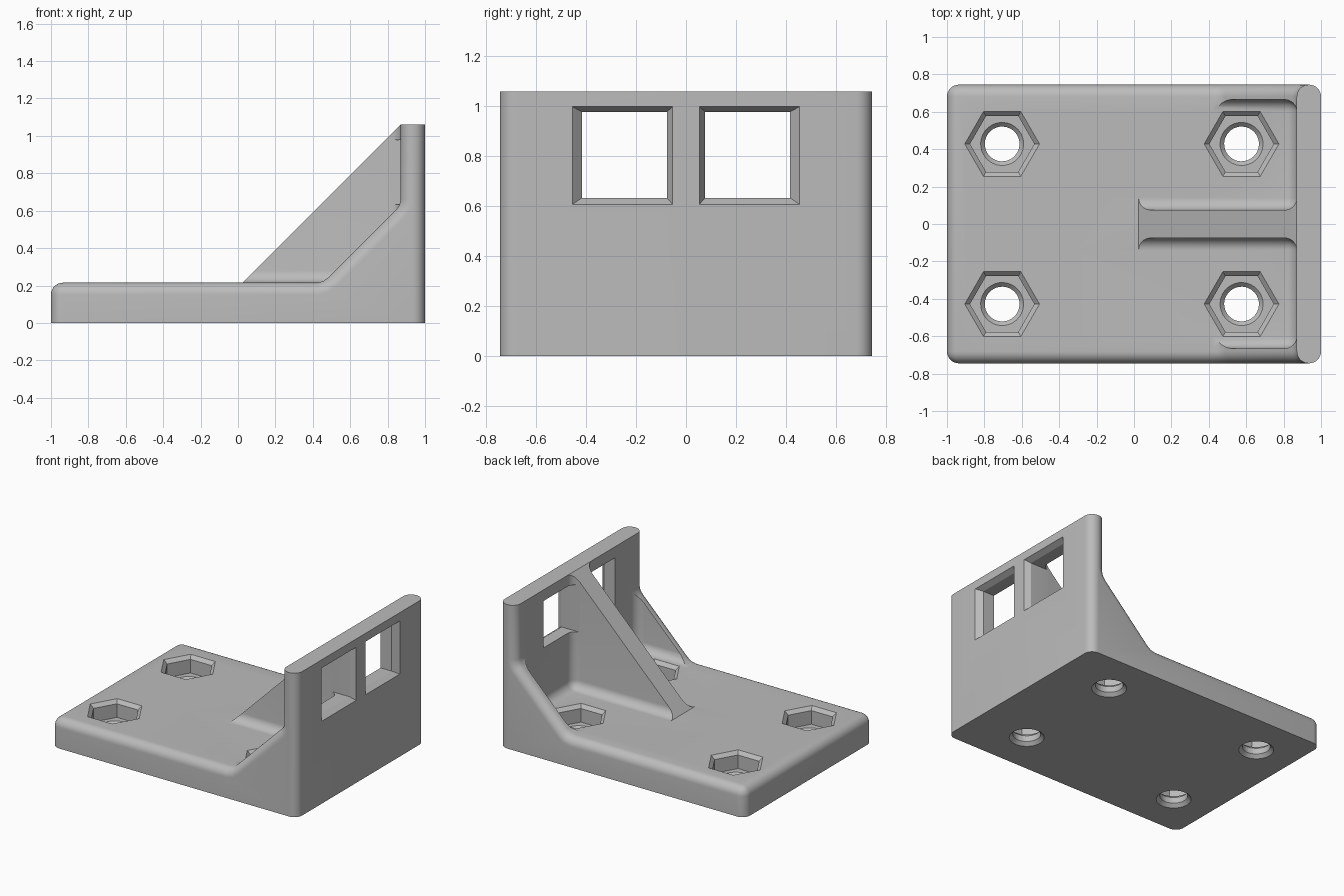
import bpy
import bmesh
import math
from mathutils import Matrix

if "Cube" in bpy.data.objects:
    bpy.data.objects.remove(bpy.data.objects["Cube"])

grey = bpy.data.materials.new("plain_grey")
grey.use_nodes = True
grey.diffuse_color = (0.5, 0.5, 0.5, 1)
grey.node_tree.nodes["Principled BSDF"].inputs["Base Color"].default_value = grey.diffuse_color

HALF = 0.745      # half depth of the bracket
FLOOR = 0.215     # base plate height
TOP = 1.06        # wall height
WALL = 0.87       # inner face of the wall
R = 0.064         # common fillet radius


def make_object(name, bm):
    bmesh.ops.recalc_face_normals(bm, faces=bm.faces)
    mesh = bpy.data.meshes.new(name)
    bm.to_mesh(mesh)
    bm.free()
    mesh.materials.append(grey)
    obj = bpy.data.objects.new(name, mesh)
    bpy.context.collection.objects.link(obj)
    return obj


def prism(profile, y0, y1):
    """Extrude an x-z profile from y0 to y1."""
    bm = bmesh.new()
    face = bm.faces.new([bm.verts.new((x, y0, z)) for x, z in profile])
    ext = bmesh.ops.extrude_face_region(bm, geom=[face])["geom"]
    moved = [v for v in ext if isinstance(v, bmesh.types.BMVert)]
    bmesh.ops.translate(bm, verts=moved, vec=(0, y1 - y0, 0))
    bmesh.ops.recalc_face_normals(bm, faces=bm.faces)
    return bm


def round_edges(bm, rule, radius):
    edges = [e for e in bm.edges if rule(e.verts[0].co, e.verts[1].co)]
    bmesh.ops.bevel(bm, geom=edges, offset=radius, segments=8, profile=0.5,
                    affect="EDGES", clamp_overlap=False)


def combine(target, tool, operation):
    mod = target.modifiers.new("combine", "BOOLEAN")
    mod.operation = operation
    mod.solver = "EXACT"
    mod.object = tool
    bpy.context.view_layer.objects.active = target
    bpy.ops.object.modifier_apply(modifier=mod.name)
    bpy.data.objects.remove(tool)


def add_frustum(bm, sides, r0, r1, z0, z1, x, y):
    """Add a tapered section of a hole cutter."""
    place = Matrix.Translation((x, y, (z0 + z1) / 2)) @ Matrix.Rotation(math.pi / 6, 4, "Z")
    bmesh.ops.create_cone(bm, cap_ends=True, segments=sides, radius1=r0, radius2=r1,
                          depth=z1 - z0, matrix=place)


# Base plate, side gussets and wall as one profile with softened inner bends
profile = [(-1, 0), (1, 0), (1, TOP), (WALL, TOP), (WALL, 0.66), (0.863, 0.63),
           (0.845, 0.605), (0.485, 0.245), (0.455, 0.223), (0.42, FLOOR), (-1, FLOOR)]
bm = prism(profile, -HALF, HALF)


def outer_edge(a, b):
    same_side = abs(a.y - b.y) < 0.01
    upright = same_side and abs(a.x - b.x) < 0.01
    flat_run = same_side and max(a.z, b.z) < TOP - 0.01 and min(a.z, b.z) > 0.1
    front_lip = not same_side and a.x < -0.9 and a.z > 0.1
    return upright or flat_run or front_lip


round_edges(bm, outer_edge, R)
bracket = make_object("bracket", bm)

# Central rib, wide enough to carry its fillets
rib = prism([(0.01, 0.2), (WALL, TOP), (0.95, TOP - 0.02), (0.95, 0.2)], -0.14, 0.14)
combine(bracket, make_object("rib", rib), "UNION")

# Filleted pockets on both sides of the rib
for side in (-1, 1):
    y0, y1 = sorted((side * 0.075, side * 0.665))
    bm = prism([(-0.3, FLOOR), (WALL, FLOOR), (WALL, 1.3), (-0.3, 1.3)], y0, y1)
    round_edges(bm, lambda a, b: (a.z + b.z < 2.5 and a.x + b.x > 0
                                  and (abs(a.x - b.x) < 0.01 or abs(a.z - b.z) < 0.01)), R)
    combine(bracket, make_object("pocket_cutter", bm), "DIFFERENCE")

# Wall windows flaring toward the outer face
for side in (-1, 1):
    bm = bmesh.new()
    rings = []
    for x, ya, yb, za, zb in ((0.8, 0.076, 0.417, 0.633, 0.978),
                              (0.96, 0.076, 0.417, 0.633, 0.978),
                              (1.002, 0.052, 0.457, 0.606, 1.0)):
        rings.append([bm.verts.new((x, side * y, z))
                      for y, z in ((ya, za), (yb, za), (yb, zb), (ya, zb))])
    for near, far in zip(rings, rings[1:]):
        for i in range(4):
            j = (i + 1) % 4
            bm.faces.new((near[i], near[j], far[j], far[i]))
    bm.faces.new(rings[0])
    bm.faces.new(rings[-1])
    combine(bracket, make_object("window_cutter", bm), "DIFFERENCE")

# Hexagonal nut seats and chamfered bolt holes
for x in (-0.705, 0.575):
    for y in (-0.428, 0.428):
        for sides, r0, r1, z0, z1 in ((6, 0.172, 0.172, 0.09, 0.2),
                                      (6, 0.172, 0.201, 0.19, FLOOR + 0.001),
                                      (6, 0.201, 0.201, FLOOR, 0.32),
                                      (32, 0.093, 0.093, -0.1, 0.15),
                                      (32, 0.092, 0.116, 0.066, 0.091),
                                      (32, 0.118, 0.092, -0.001, 0.025)):
            bm = bmesh.new()
            add_frustum(bm, sides, r0, r1, z0, z1, x, y)
            combine(bracket, make_object("hole_cutter", bm), "DIFFERENCE")

# Smooth fillets, crisp corners
bpy.ops.object.select_all(action="DESELECT")
bracket.select_set(True)
bpy.context.view_layer.objects.active = bracket
bpy.ops.object.shade_smooth_by_angle(angle=math.radians(25))
